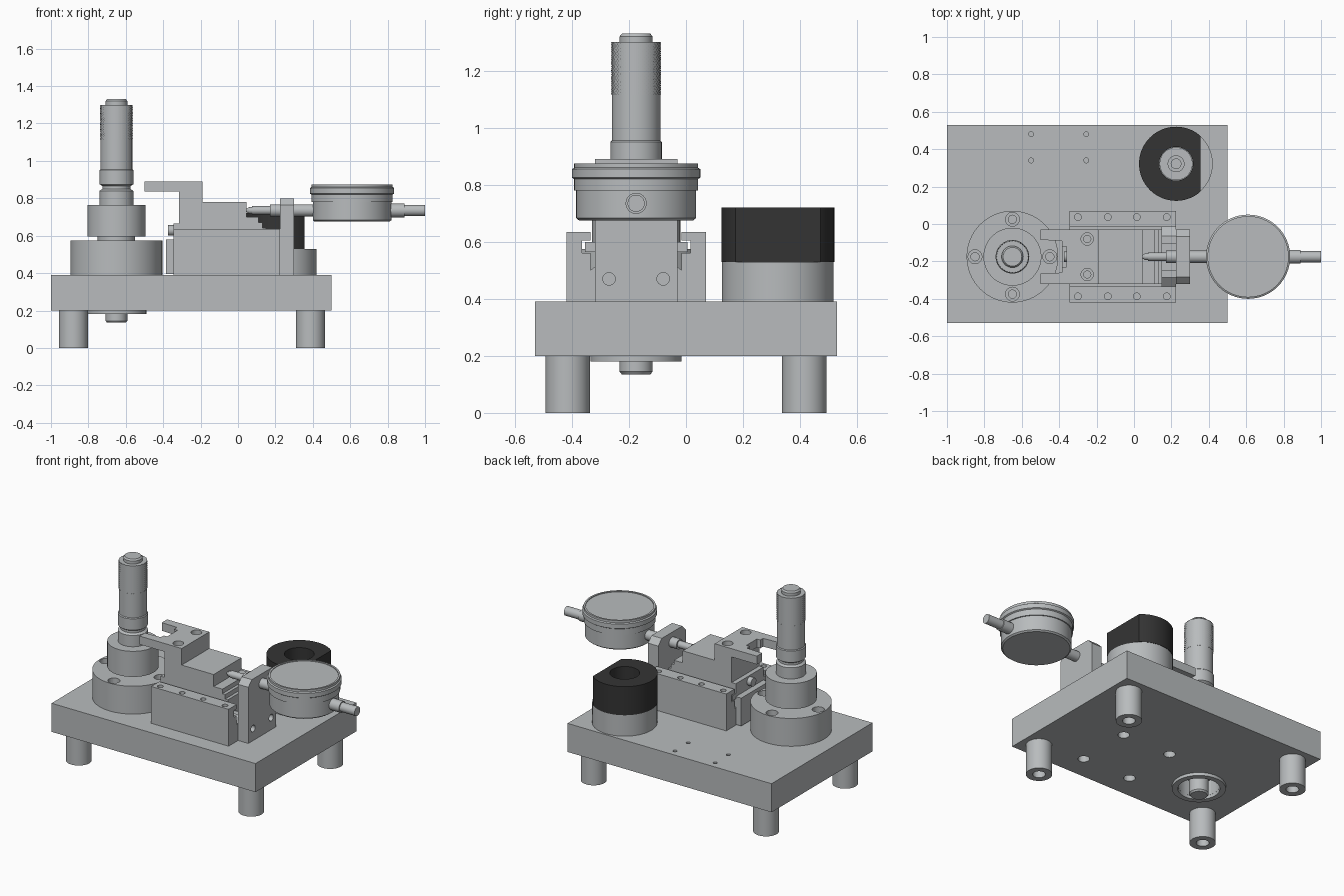
import bpy, bmesh, math
from mathutils import Matrix

if "Cube" in bpy.data.objects:
    bpy.data.objects.remove(bpy.data.objects["Cube"])

AXIS_Y = -0.175          # centre line shared by spindle, slide and dial
TO_X = Matrix.Rotation(math.pi / 2, 4, 'Y')


def material(name, rgb):
    m = bpy.data.materials.new(name)
    m.use_nodes = True
    m.diffuse_color = (*rgb, 1)
    m.node_tree.nodes["Principled BSDF"].inputs["Base Color"].default_value = (*rgb, 1)
    return m


GREY = material("machined grey", (0.48, 0.5, 0.51))
BLACK = material("black plastic", (0.034, 0.034, 0.034))


def add_object(name, bm, mat=GREY):
    bmesh.ops.recalc_face_normals(bm, faces=bm.faces)
    mesh = bpy.data.meshes.new(name)
    bm.to_mesh(mesh)
    bm.free()
    mesh.materials.append(mat)
    obj = bpy.data.objects.new(name, mesh)
    bpy.context.collection.objects.link(obj)
    return obj


def activate(obj):
    bpy.ops.object.select_all(action='DESELECT')
    obj.select_set(True)
    bpy.context.view_layer.objects.active = obj


def smooth(obj):
    activate(obj)
    bpy.ops.object.shade_smooth_by_angle(angle=math.radians(30))


def lathe_into(bm, profile, at, along_x=False, tube=False, seg=48):
    """Revolve (radius, height) points; a tube joins its last point to its first."""
    rings = []
    for r, h in profile:
        ring = [bm.verts.new((r * math.cos(2 * math.pi * i / seg),
                              r * math.sin(2 * math.pi * i / seg), h)) for i in range(seg)]
        rings.append(ring)
    pairs = list(zip(rings, rings[1:]))
    if tube:
        pairs.append((rings[-1], rings[0]))
    else:
        bm.faces.new(rings[0])
        bm.faces.new(rings[-1])
    for a, b in pairs:
        for i in range(seg):
            j = (i + 1) % seg
            bm.faces.new((a[i], a[j], b[j], b[i]))
    verts = [v for ring in rings for v in ring]
    if along_x:
        bmesh.ops.transform(bm, matrix=TO_X, verts=verts)
    bmesh.ops.translate(bm, vec=at, verts=verts)


def lathe(name, profile, at, mat=GREY, **options):
    bm = bmesh.new()
    lathe_into(bm, profile, at, **options)
    obj = add_object(name, bm, mat)
    smooth(obj)
    return obj


def prism(name, points, lo, hi, place):
    """Extrude a 2D outline from lo to hi; place maps (u, v, depth) to xyz."""
    bm = bmesh.new()
    a, b = ([bm.verts.new(place(u, v, d)) for u, v in points] for d in (lo, hi))
    bm.faces.new(a)
    bm.faces.new(b)
    for i in range(len(points)):
        j = (i + 1) % len(points)
        bm.faces.new((a[i], a[j], b[j], b[i]))
    return add_object(name, bm)


def side_view(u, v, d):      # outline in x and z, depth in y
    return (u, AXIS_Y + d, v)


def end_view(u, v, d):       # outline in y and z, depth in x
    return (d, AXIS_Y + u, v)


def plan_view(u, v, d):      # outline in x and y, depth in z
    return (u, AXIS_Y + v, d)


def box(name, x0, x1, y0, y1, z0, z1):
    return prism(name, [(x0, z0), (x1, z0), (x1, z1), (x0, z1)],
                 y0 - AXIS_Y, y1 - AXIS_Y, side_view)


def drill(obj, profile, spots, along_x=False):
    """Cut the same hole at every spot."""
    bm = bmesh.new()
    for at in spots:
        lathe_into(bm, profile, at, along_x, seg=24)
    cutter = add_object("hole_cutter", bm)
    cutter.hide_render = True
    mod = obj.modifiers.new("holes", 'BOOLEAN')
    mod.operation, mod.solver, mod.object = 'DIFFERENCE', 'EXACT', cutter
    activate(obj)
    bpy.ops.object.modifier_apply(modifier=mod.name)
    bpy.data.objects.remove(cutter)
    smooth(obj)


# Base plate with tapped holes above and bolt holes below
base = box("base_plate", -1, 0.5, -0.53, 0.53, 0.2, 0.39)
drill(base, [(0.013, -0.06), (0.013, 0.05)],
      [(x, y, 0.39) for x in (-0.55, -0.255) for y in (0.34, 0.48)])
drill(base, [(0.035, -0.05), (0.035, 0.1)],
      [(x, y, 0.2) for x in (-0.275, 0.08) for y in (0, -0.37)])
drill(base, [(0.125, -0.05), (0.125, 0.1)], [(-0.65, AXIS_Y, 0.2)])

# Four hollow legs
for fb, y in (("front", -0.415), ("back", 0.415)):
    for side, x in (("right", -0.88), ("left", 0.388)):
        lathe(f"{fb}_{side}_leg", [(0.078, 0.2), (0.078, 0), (0.038, 0), (0.038, 0.1), (0.001, 0.1)],
              (x, y, 0))

# Upright micrometer: flange, collar, barrel and cap
HEAD = (-0.65, AXIS_Y, 0)
flange = lathe("spindle_flange", [(0.245, 0.39), (0.245, 0.575)], HEAD, seg=64)
drill(flange, [(0.022, -0.15), (0.022, -0.05), (0.037, -0.05), (0.037, 0.05)],
      [(-0.85, AXIS_Y, 0.575), (-0.45, AXIS_Y, 0.575),
       (-0.65, AXIS_Y - 0.2, 0.575), (-0.65, AXIS_Y + 0.2, 0.575)])
lathe("spindle_collar", [(0.1, 0.57), (0.1, 0.595), (0.155, 0.595), (0.155, 0.765)], HEAD)
lathe("micrometer_barrel", [(0.09, 0.765), (0.09, 0.84), (0.075, 0.85), (0.075, 0.865),
                            (0.09, 0.875), (0.09, 0.95), (0.085, 0.955), (0.085, 1.115)], HEAD)
lathe("micrometer_cap", [(0.058, 1.29), (0.058, 1.32), (0.05, 1.33)], HEAD)
lathe("lower_ring", [(0.16, 0.2), (0.16, 0.18), (0.125, 0.18), (0.125, 0.2)], HEAD, tube=True)
lathe("lower_pin", [(0.058, 0.32), (0.058, 0.145), (0.05, 0.135)], HEAD)

# Knurled thimble: staggered rings of small raised points
bm = bmesh.new()
SEG, ROWS = 72, 28
grid = []
for k in range(ROWS + 1):
    row = []
    for i in range(SEG):
        r = 0.088 if (i + k) % 2 else 0.083
        a = 2 * math.pi * i / SEG
        row.append(bm.verts.new((r * math.cos(a), r * math.sin(a), 1.115 + 0.185 * k / ROWS)))
    grid.append(row)
for a, b in zip(grid, grid[1:]):
    for i in range(SEG):
        bm.faces.new((a[i], a[(i + 1) % SEG], b[(i + 1) % SEG], b[i]))
bm.faces.new(grid[0])
bm.faces.new(grid[-1])
bmesh.ops.translate(bm, vec=HEAD, verts=bm.verts)
add_object("knurled_thimble", bm)

# Pair of grooved guide rails, mirrored about the slide's centre line
for name, s in (("front_rail", -1), ("back_rail", 1)):
    outline = [(0.16, 0.39), (0.245, 0.39), (0.245, 0.635), (0.16, 0.635),
               (0.16, 0.605), (0.19, 0.605), (0.19, 0.56), (0.16, 0.56)]
    rail = prism(name, [(s * y, z) for y, z in outline], -0.345, 0.225, end_view)
    drill(rail, [(0.018, -0.04), (0.018, 0.05)],
          [(x, AXIS_Y + s * 0.212, 0.635) for x in (-0.3, -0.14, 0.015, 0.175)])

# Channelled bed between the rails
prism("slide_bed", [(-0.16, 0.39), (0.16, 0.39), (0.16, 0.5), (0.11, 0.54), (0.07, 0.54),
                    (0.07, 0.46), (-0.07, 0.46), (-0.07, 0.54), (-0.11, 0.54), (-0.16, 0.5)],
      -0.345, 0.225, end_view)

# Stepped carriage with side tongue and forked arm
carriage = prism("carriage", [
    (-0.345, 0.5), (0.15, 0.5), (0.15, 0.64), (0.13, 0.64), (0.13, 0.67), (0.11, 0.67),
    (0.11, 0.7), (0.045, 0.7), (0.045, 0.78), (-0.19, 0.78), (-0.19, 0.89), (-0.315, 0.89),
    (-0.315, 0.665), (-0.345, 0.665)], -0.145, 0.145, side_view)
drill(carriage, [(0.019, -0.12), (0.019, -0.05), (0.033, -0.05), (0.033, 0.05)],
      [(-0.25, AXIS_Y + y, 0.89) for y in (-0.095, 0.095)])
box("carriage_tongue", -0.345, 0.15, AXIS_Y - 0.18, AXIS_Y + 0.18, 0.565, 0.6)
half = [(-0.315, 0.145), (-0.5, 0.145), (-0.5, 0.09), (-0.385, 0.085), (-0.385, 0.055), (-0.36, 0.055)]
prism("forked_arm", half + [(x, -y) for x, y in reversed(half)], 0.835, 0.89, plan_view)
box("end_plate", -0.385, -0.345, AXIS_Y - 0.145, AXIS_Y + 0.145, 0.395, 0.58)
lathe("end_screw", [(0.028, -0.375), (0.028, -0.34)], (0, AXIS_Y, 0.628), along_x=True, seg=24)

# Upright bracket holding the dial stem
half = [(0.145, 0.39), (0.145, 0.763), (0.108, 0.8)]
bracket = prism("dial_bracket", half + [(-y, z) for y, z in reversed(half)], 0.225, 0.3, end_view)
drill(bracket, [(0.022, -0.1), (0.022, 0.1)],
      [(0.26, AXIS_Y + y, 0.47) for y in (-0.095, 0.095)], along_x=True)

# Dial gauge with plunger and rear stem
DIAL = (0.61, AXIS_Y, 0)
lathe("dial_body", [(0.2, 0.675), (0.21, 0.683), (0.21, 0.78), (0.217, 0.78), (0.217, 0.82),
                    (0.225, 0.825), (0.225, 0.855), (0.217, 0.86), (0.217, 0.875),
                    (0.205, 0.875), (0.205, 0.87)], DIAL, seg=64)
lathe("dial_plunger", [(0.006, 0.042), (0.018, 0.06), (0.018, 0.075), (0.023, 0.075), (0.023, 0.17),
                       (0.033, 0.17), (0.033, 0.43)], (0, AXIS_Y, 0.735), along_x=True, seg=24)
lathe("dial_rear_stem", [(0.037, 0.79), (0.037, 0.89), (0.03, 0.89), (0.03, 1.0)],
      (0, AXIS_Y, 0.735), along_x=True, seg=24)

# Round post with a black knob, flattened on its left
POST = (0.225, 0.322, 0)
lathe("post_base", [(0.196, 0.39), (0.196, 0.53)], POST, seg=64)
lathe("post_stud", [(0.088, 0.53), (0.088, 0.56), (0.045, 0.56), (0.045, 0.58),
                    (0.026, 0.58), (0.026, 0.55)], POST)
knob = lathe("black_knob", [(0.198, 0.53), (0.198, 0.72), (0.09, 0.72), (0.09, 0.53)],
             POST, BLACK, tube=True, seg=96)
for v in knob.data.vertices:
    v.co.x = min(v.co.x, POST[0] + 0.13)
smooth(knob)
